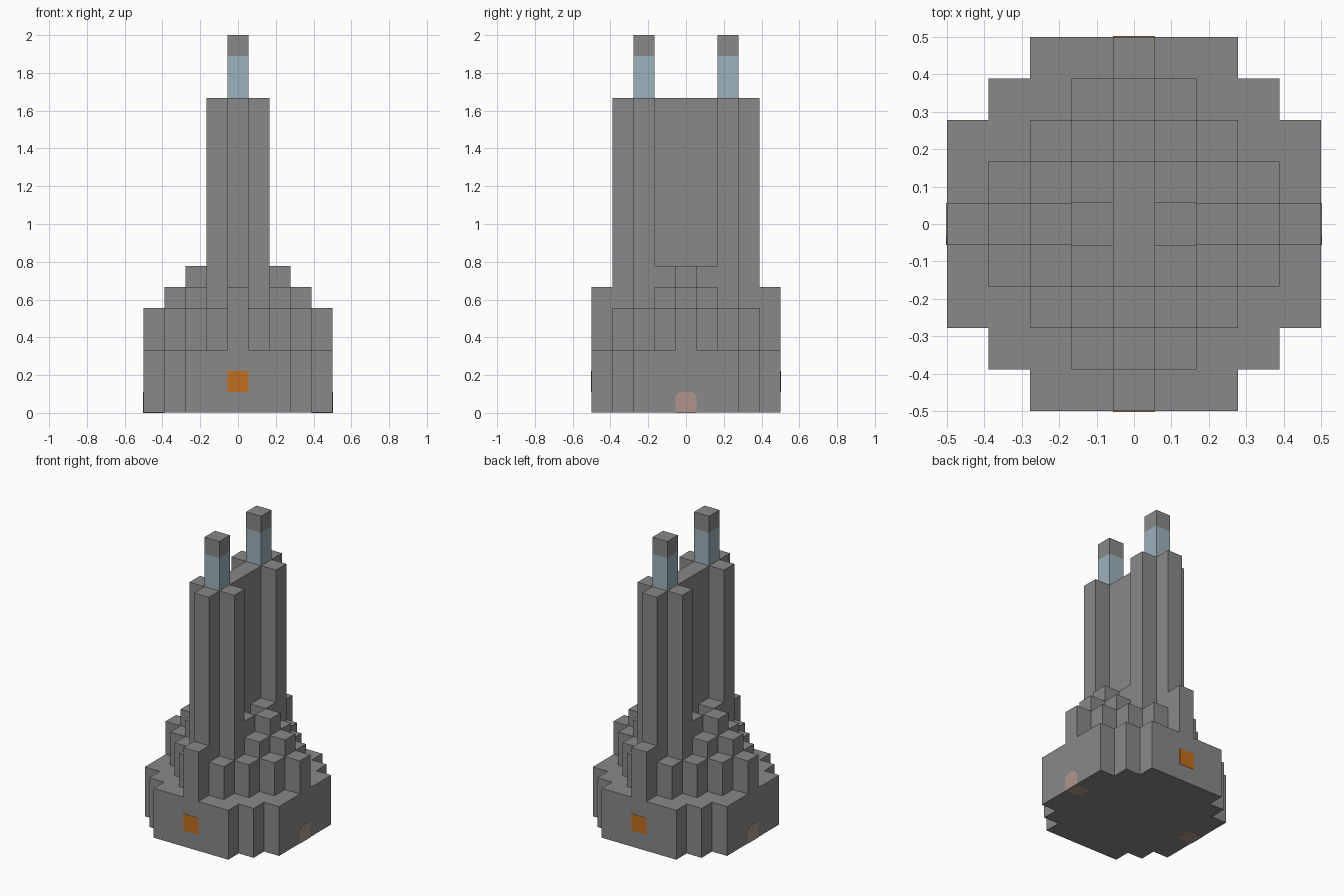
import bpy, bmesh
from mathutils import Matrix, Vector

cube = bpy.data.objects.get("Cube")
if cube:
    bpy.data.objects.remove(cube, do_unlink=True)

U = 1 / 9          # one block
SKIN = 0.002       # thickness of painted plates


def material(name, rgb):
    m = bpy.data.materials.new(name)
    m.use_nodes = True
    m.diffuse_color = (*rgb, 1)
    m.node_tree.nodes["Principled BSDF"].inputs["Base Color"].default_value = (*rgb, 1)
    return m


STONE = material("grey stone", (0.25, 0.25, 0.25))
GLASS = material("pale blue glass", (0.33, 0.45, 0.50))
ORANGE = material("orange window", (0.53, 0.16, 0.014))
PINK = material("dusty pink door", (0.44, 0.30, 0.26))


def finish(name, bm, mat):
    bmesh.ops.recalc_face_normals(bm, faces=bm.faces)
    mesh = bpy.data.meshes.new(name)
    bm.to_mesh(mesh)
    bm.free()
    mesh.materials.append(mat)
    obj = bpy.data.objects.new(name, mesh)
    bpy.context.collection.objects.link(obj)
    return obj


def add_block(bm, i, j, z0, z1, length=1):
    """Upright block on cell (i, j), given in block units."""
    size = Matrix.Diagonal((U, U * length, U * (z1 - z0), 1))
    place = Matrix.Translation((i * U, j * U, U * (z0 + z1) / 2))
    bmesh.ops.create_cube(bm, size=1, matrix=place @ size)


def prism(name, points, direction, mat):
    """Flat outline extruded along a direction."""
    bm = bmesh.new()
    face = bm.faces.new([bm.verts.new(p) for p in points])
    out = bmesh.ops.extrude_face_region(bm, geom=[face])
    verts = [v for v in out["geom"] if isinstance(v, bmesh.types.BMVert)]
    bmesh.ops.translate(bm, verts=verts, vec=direction)
    return finish(name, bm, mat)


# Stepped base: one notched corner, turned round four times
corner = [(4.5, 2.5), (3.5, 2.5), (3.5, 3.5), (2.5, 3.5), (2.5, 4.5)]
outline = []
for turn in range(4):
    for x, y in corner:
        for _ in range(turn):
            x, y = -y, x
        outline.append((x * U, y * U, SKIN / 2))
prism("base", outline, (0, 0, 3 * U - SKIN / 2), STONE)

# Terrace blocks rising toward the centre in diamond rings
bm = bmesh.new()
for i in range(-4, 5):
    for j in range(-4, 5):
        ring = abs(i) + abs(j)
        in_tower = i == 0 or (abs(i) == 1 and abs(j) == 2)
        if 1 <= ring <= 4 and not in_tower:
            add_block(bm, i, j, 3, 6 if ring == 1 else 9 - ring)
for j in (-4, 4):
    add_block(bm, 0, j, 3, 6)
finish("terraces", bm, STONE)

# Central wall joining the twin towers
bm = bmesh.new()
add_block(bm, 0, 0, 3, 15, length=7)
finish("tower_wall", bm, STONE)

# Tower side buttresses, glass lanterns and caps
for label, j in (("front", -2), ("back", 2)):
    for side, i in (("left", 1), ("right", -1)):
        bm = bmesh.new()
        add_block(bm, i, j, 3, 15)
        finish(f"{label}_{side}_buttress", bm, STONE)
    for part, z0, z1, mat in (("lantern", 15, 17, GLASS), ("cap", 17, 18, STONE)):
        bm = bmesh.new()
        add_block(bm, 0, j, z0, z1)
        finish(f"{label}_{part}", bm, mat)

# Orange windows on front and back, arched doors on both sides
h, edge = U / 2, 4.5 * U
arch = [(-h, 0), (h, 0), (h, 0.8 * U), (0.6 * h, U), (-0.6 * h, U), (-h, 0.8 * U)]
square = [(-h, U), (h, U), (h, 2 * U), (-h, 2 * U)]
for s, fb, lr in ((1, "back", "left"), (-1, "front", "right")):
    prism(f"{fb}_window", [(x, s * edge, z) for x, z in square], (0, s * SKIN, 0), ORANGE)
    prism(f"{lr}_door", [(s * edge, y, z) for y, z in arch], (s * SKIN, 0, 0), PINK)
    # Threshold under each door
    prism(f"{lr}_threshold", [(s * (edge - d), y, 0) for y, d in arch],
          Vector((0, 0, SKIN)), PINK)
